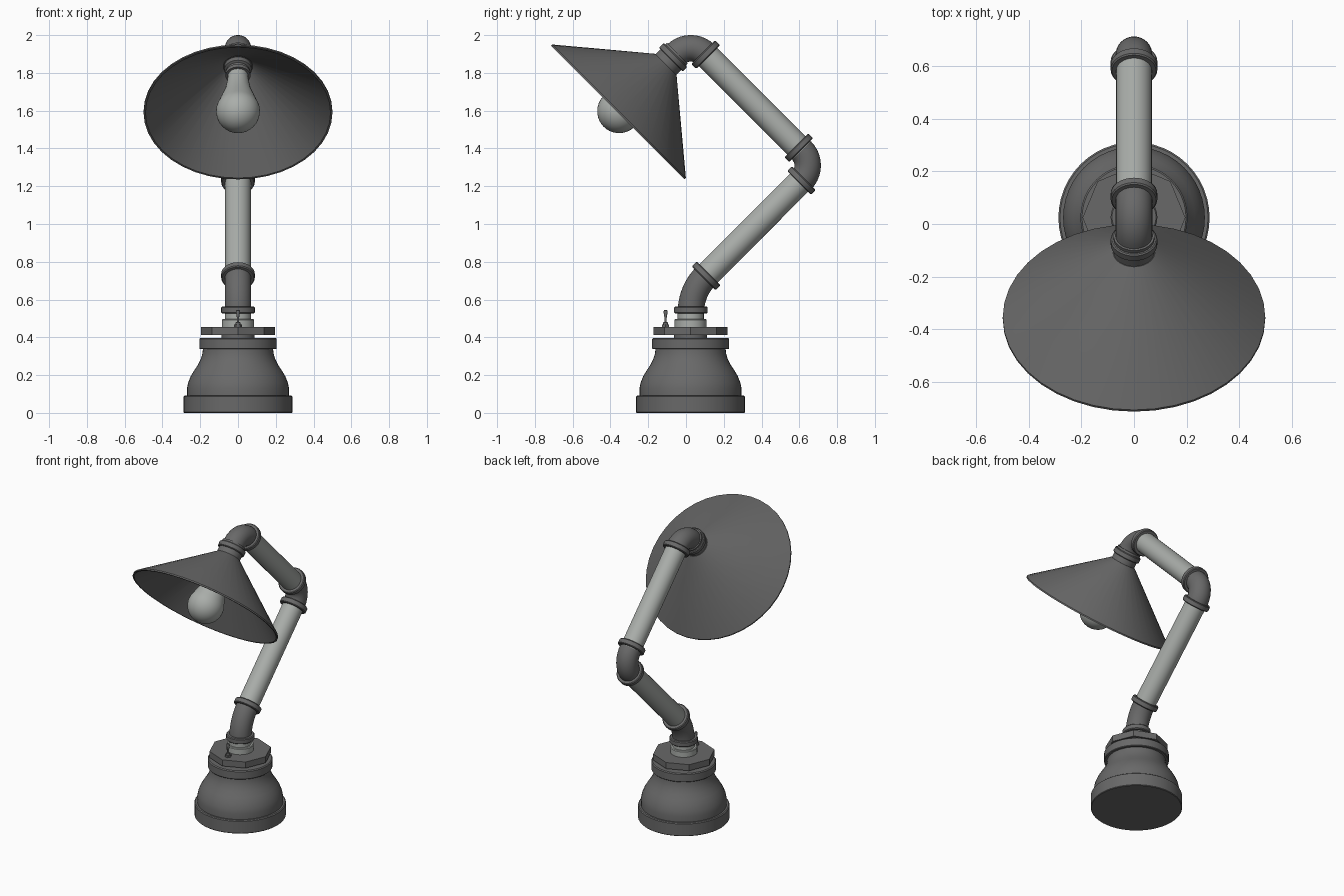
import bpy, bmesh, math
from mathutils import Vector

cube = bpy.data.objects.get("Cube")
if cube:
    bpy.data.objects.remove(cube, do_unlink=True)


def material(name, rgb):
    m = bpy.data.materials.new(name)
    m.use_nodes = True
    m.diffuse_color = (*rgb, 1)
    m.node_tree.nodes["Principled BSDF"].inputs["Base Color"].default_value = (*rgb, 1)
    return m


IRON = material("dark_iron", (0.14, 0.14, 0.14))
STEEL = material("galvanised_steel", (0.40, 0.42, 0.40))
GLASS = material("bulb_glass", (0.40, 0.42, 0.40))


def finish(name, bm, mat, smooth=True):
    bmesh.ops.remove_doubles(bm, verts=bm.verts, dist=1e-5)
    bmesh.ops.recalc_face_normals(bm, faces=bm.faces)
    mesh = bpy.data.meshes.new(name)
    bm.to_mesh(mesh)
    bm.free()
    mesh.materials.append(mat)
    ob = bpy.data.objects.new(name, mesh)
    bpy.context.collection.objects.link(ob)
    if smooth:
        bpy.ops.object.select_all(action='DESELECT')
        ob.select_set(True)
        bpy.context.view_layer.objects.active = ob
        bpy.ops.object.shade_smooth_by_angle(angle=math.radians(32))
    return ob


def lathe(name, profile, mat, origin, direction=(0, 0, 1), sides=32, smooth=True):
    """Revolve (radius, distance) points about an axis through origin."""
    bm = bmesh.new()
    vs = [bm.verts.new((r, 0, h)) for r, h in profile]
    es = [bm.edges.new(p) for p in zip(vs, vs[1:])]
    bmesh.ops.spin(bm, geom=vs + es, cent=(0, 0, 0), axis=(0, 0, 1),
                   angle=math.tau, steps=sides, use_duplicate=False)
    quat = Vector(direction).to_track_quat('Z', 'Y')
    for v in bm.verts:
        v.co = quat @ v.co + Vector(origin)
    return finish(name, bm, mat, smooth)


def cylinder(name, r, a, b, mat, bevel=0.0, sides=32, smooth=True):
    axis = Vector(b) - Vector(a)
    h = axis.length
    profile = [(0, 0), (r - bevel, 0), (r, bevel), (r, h - bevel), (r - bevel, h), (0, h)]
    return lathe(name, profile, mat, a, axis, sides, smooth)


def elbow(name, start, direction, bend, angle, r=0.07):
    """Sweep a pipe section through an arc in the side plane."""
    bm = bmesh.new()
    quat = direction.to_track_quat('Z', 'Y')
    ring = bmesh.ops.create_circle(bm, segments=32, radius=r)["verts"]
    for v in ring:
        v.co = quat @ v.co + start
    left = Vector((0, -direction.z, direction.y))
    centre = start + left * bend * math.copysign(1, angle)
    bmesh.ops.spin(bm, geom=ring + bm.edges[:], cent=centre, axis=(1, 0, 0),
                   angle=angle, steps=10, use_duplicate=False)
    return finish(name, bm, IRON)


def collar(name, centre, direction, r=0.089, width=0.036):
    half = direction * width / 2
    return cylinder(name, r, centre - half, centre + half, IRON, 0.005)


# Centre line of the arm
MID = 0.024
UP = Vector((0, 0, 1))
OUT = Vector((0, 1, 1)).normalized()
BACK = Vector((0, -1, 1)).normalized()
foot = Vector((0, MID, 0))
low = Vector((0, 0.026, 0.645))
knee = Vector((0, 0.69, 1.31))
top = Vector((0, 0.025, 1.976))
BEND, LOW_BEND = 0.11, 0.27
low_len = LOW_BEND * math.tan(math.pi / 8)

# Base: bell reducer with flange and top collar
lathe("base_bell", [
    (0, 0), (0.284, 0), (0.288, 0.004), (0.288, 0.086), (0.282, 0.091), (0.27, 0.091),
    (0.27, 0.13), (0.264, 0.16), (0.25, 0.195), (0.232, 0.225), (0.212, 0.255),
    (0.197, 0.285), (0.188, 0.315), (0.186, 0.337), (0.2, 0.337), (0.204, 0.341),
    (0.204, 0.391), (0.198, 0.397), (0, 0.397)], IRON, foot, sides=48)
cylinder("nut_neck", 0.088, foot + UP * 0.39, foot + UP * 0.42, IRON)
cylinder("octagonal_nut", 0.196, foot + UP * 0.412, foot + UP * 0.455, IRON,
         sides=8, smooth=False)
lathe("base_nipple", [(0, 0.45), (0.085, 0.45), (0.085, 0.492), (0.081, 0.497),
                      (0.07, 0.497), (0.07, 0.54), (0, 0.54)], STEEL, foot)

# Toggle switch
switch = Vector((0, -0.108, 0.455))
cylinder("switch_nut", 0.022, switch, switch + UP * 0.012, IRON, sides=6, smooth=False)
lathe("switch_lever", [(0, 0), (0.013, 0), (0.013, 0.024), (0.006, 0.026), (0.006, 0.05),
                       (0.011, 0.078), (0.009, 0.088), (0, 0.091)],
      IRON, switch, sides=16)

# Elbows
elbow("lower_elbow", low - UP * low_len, UP, LOW_BEND, -math.pi / 4)
elbow("middle_elbow", knee - OUT * BEND, OUT, BEND, math.pi / 2)
elbow("upper_elbow", top - BACK * BEND, BACK, BEND, math.pi / 2)

# Straight pipes
cylinder("lower_pipe", 0.068, low + OUT * low_len, knee - OUT * BEND, STEEL)
cylinder("upper_pipe", 0.068, knee + BACK * BEND, top - BACK * BEND, STEEL)

# Collars at every fitting end
for name, point, axis in (
        ("lower_elbow_bottom", low - UP * 0.1, UP),
        ("lower_elbow_top", low + OUT * 0.114, OUT),
        ("middle_elbow_bottom", knee - OUT * 0.112, OUT),
        ("middle_elbow_top", knee + BACK * 0.132, BACK),
        ("upper_elbow_back", top - BACK * 0.112, BACK),
        ("upper_elbow_front", top - OUT * 0.132, OUT)):
    collar(name + "_collar", point, axis)

# Shade, hanging along the head axis
DOWN = -OUT
neck = top + DOWN * 0.186
cylinder("shade_neck", 0.078, top + DOWN * 0.1, neck + DOWN * 0.015, IRON)
lathe("lamp_shade", [(0, 0), (0.08, 0), (0.496, 0.347), (0.5, 0.351), (0.5, 0.36),
                     (0.49, 0.36), (0.078, 0.014), (0, 0.014)], IRON, neck, DOWN, sides=40)

# Socket and bulb
lathe("bulb_socket", [(0, 0), (0.072, 0), (0.072, 0.04), (0.06, 0.045), (0.06, 0.06),
                      (0.066, 0.062), (0.066, 0.085), (0, 0.085)], IRON, neck, DOWN)
R, CENTRE = 0.116, 0.35
ball = [(R * math.sin(a), CENTRE - R * math.cos(a))
        for a in (math.radians(65 + 115 * i / 12) for i in range(12))]
lathe("light_bulb", [(0, 0.075), (0.053, 0.075), (0.056, 0.12), (0.068, 0.19), (0.088, 0.25)]
      + ball + [(0, CENTRE + R)], GLASS, neck, DOWN)
